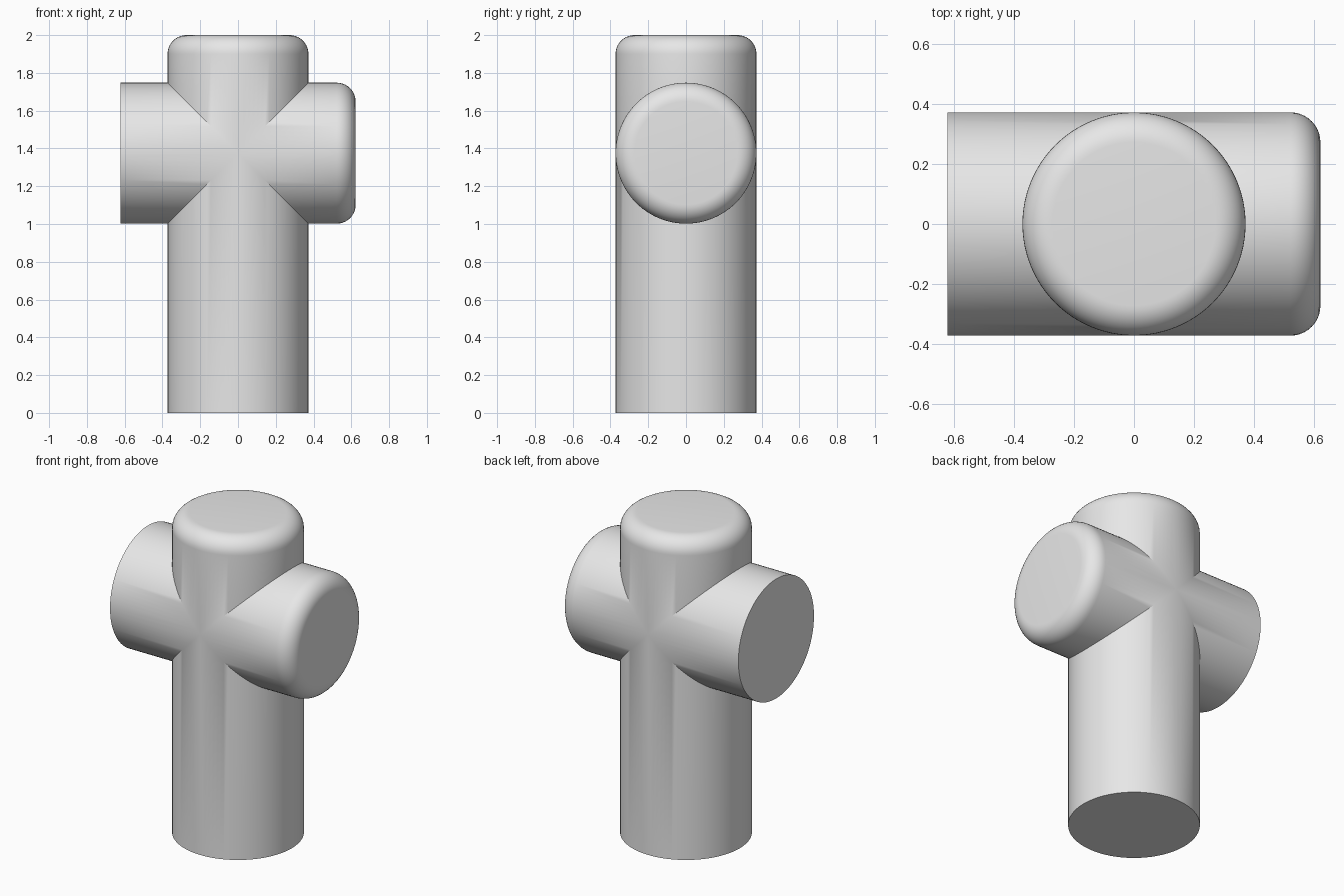
import bpy, bmesh
from math import pi, sin, cos, radians
from mathutils import Matrix, Vector

cube = bpy.data.objects.get("Cube")
if cube:
    bpy.data.objects.remove(cube, do_unlink=True)

RADIUS, CENTRE_Z, ROUND, SIDES = 0.373, 1.375, 0.1, 96

grey = bpy.data.materials.new("plain grey")
grey.use_nodes = True
grey.diffuse_color = (0.8, 0.8, 0.8, 1)
grey.node_tree.nodes["Principled BSDF"].inputs["Base Color"].default_value = grey.diffuse_color


def add_arm(target, length, rounded, turn):
    """Lathe one arm along +z, mitre its inner end, turn it about y and add it."""
    bm = bmesh.new()
    profile = [(RADIUS, 0)]
    if rounded:
        steps = 10
        for i in range(steps + 1):
            a = pi / 2 * i / steps
            profile.append((RADIUS - ROUND + ROUND * cos(a), length - ROUND + ROUND * sin(a)))
    else:
        profile.append((RADIUS, length))
    rings = [[bm.verts.new((r * cos(2 * pi * k / SIDES), r * sin(2 * pi * k / SIDES), z))
              for k in range(SIDES)] for r, z in profile]
    for low, high in zip(rings, rings[1:]):
        for k in range(SIDES):
            n = (k + 1) % SIDES
            bm.faces.new((low[k], low[n], high[n], high[k]))
    bm.faces.new(rings[-1])
    # mitre planes where neighbouring arms meet
    for side in (1, -1):
        bmesh.ops.bisect_plane(bm, geom=bm.verts[:] + bm.edges[:] + bm.faces[:], dist=1e-5,
                               plane_co=(0, 0, 0), plane_no=Vector((side, 0, -1)).normalized(),
                               clear_outer=True)
    bm.transform(Matrix.Translation((0, 0, CENTRE_Z)) @ Matrix.Rotation(radians(turn), 4, 'Y'))
    part = bpy.data.meshes.new("arm")
    bm.to_mesh(part)
    bm.free()
    target.from_mesh(part)
    bpy.data.meshes.remove(part)


# Four arms: top, left, bottom stem, right
body = bmesh.new()
for length, rounded, turn in ((0.625, True, 0), (0.623, True, 90),
                              (CENTRE_Z, False, 180), (0.623, False, 270)):
    add_arm(body, length, rounded, turn)
bmesh.ops.remove_doubles(body, verts=body.verts[:], dist=1e-4)
bmesh.ops.recalc_face_normals(body, faces=body.faces[:])

mesh = bpy.data.meshes.new("pipe_cross")
body.to_mesh(mesh)
body.free()
mesh.materials.append(grey)
pipe = bpy.data.objects.new("pipe_cross", mesh)
bpy.context.collection.objects.link(pipe)

bpy.ops.object.select_all(action='DESELECT')
pipe.select_set(True)
bpy.context.view_layer.objects.active = pipe
bpy.ops.object.shade_smooth_by_angle(angle=radians(30))
